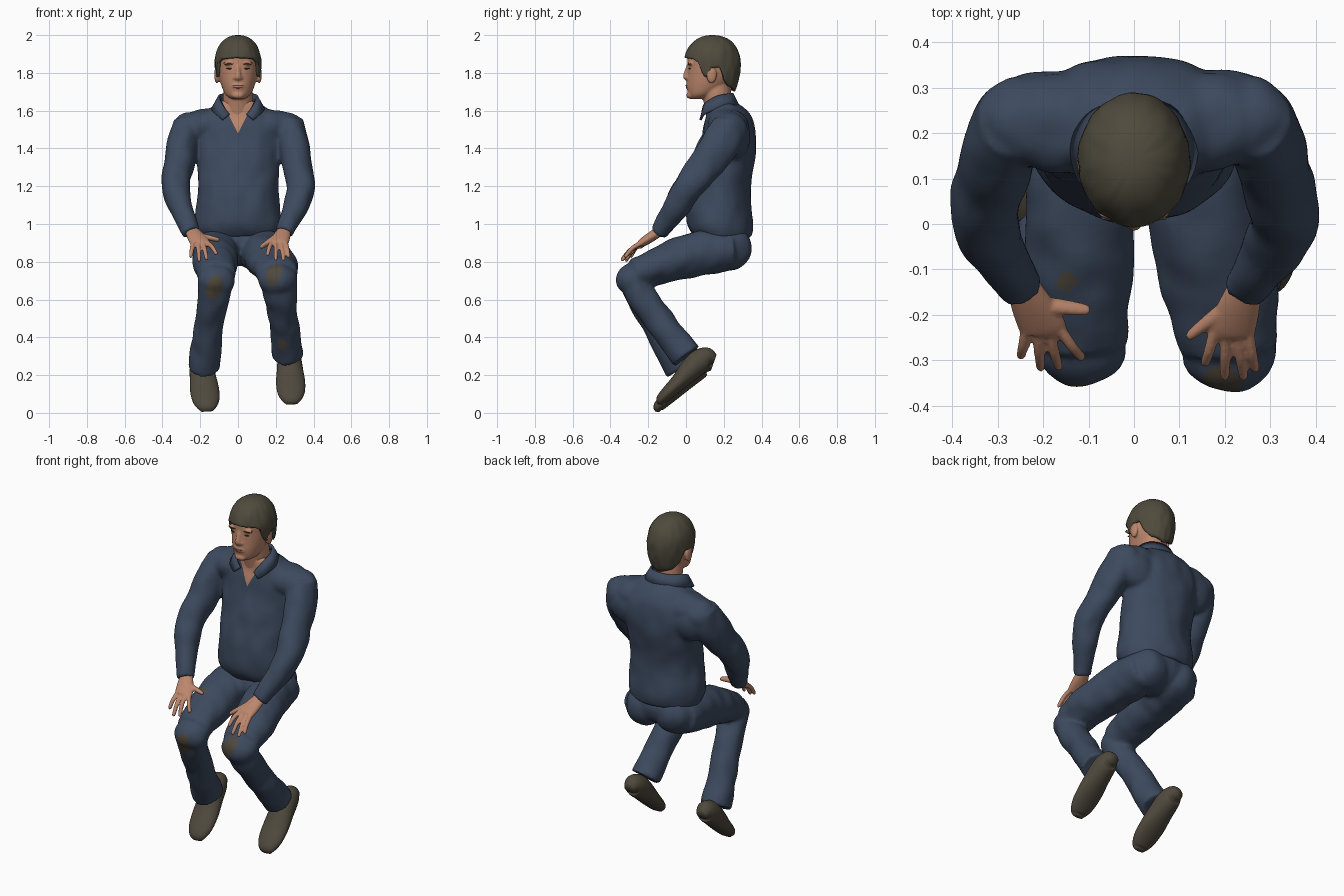
import bpy, bmesh, math
from mathutils import Vector, Matrix, noise

if "Cube" in bpy.data.objects:
    bpy.data.objects.remove(bpy.data.objects["Cube"])


def mat(name, r, g, b):
    m = bpy.data.materials.new(name)
    m.diffuse_color = (r, g, b, 1)
    m.use_nodes = True
    m.node_tree.nodes["Principled BSDF"].inputs["Base Color"].default_value = m.diffuse_color
    return m


CLOTH = mat("navy_cloth", .046, .068, .113)
SKIN = mat("skin", .50, .24, .15)
HAIR = mat("dark_hair", .078, .069, .046)
SHOE = mat("shoe_brown", .078, .066, .046)
STAIN = mat("mud_stain", .078, .066, .046)
LIPS = mat("lips", .40, .18, .12)
EYE = mat("eye_dark", .05, .03, .02)


def smooth_path(pts, n=5):
    """Catmull-Rom interpolation of rows of numbers."""
    P = [Vector(p) for p in pts]
    out = []
    for i in range(len(P) - 1):
        a, b, c, d = P[max(i - 1, 0)], P[i], P[i + 1], P[min(i + 2, len(P) - 1)]
        for k in range(n):
            t = k / n
            out.append(.5 * (2 * b + (c - a) * t + (2 * a - 5 * b + 4 * c - d) * t * t
                             + (3 * b - a - 3 * c + d) * t ** 3))
    return out + [P[-1]]


def tube(bm, pts, seg=32, flat=False):
    """Closed sweep; each point is x, y, z, side radius, depth radius."""
    P = smooth_path(pts)
    C = [Vector(p[:3]) for p in P]
    rings = []
    for i, p in enumerate(P):
        t = Vector((0, 0, 1)) if flat else (C[min(i + 1, len(C) - 1)] - C[max(i - 1, 0)]).normalized()
        side = (Vector((1, 0, 0)) - t * t.x).normalized()
        deep = t.cross(side)
        rings.append([bm.verts.new(C[i] + side * p[3] * math.cos(a) + deep * p[4] * math.sin(a))
                      for a in (2 * math.pi * k / seg for k in range(seg))])
    for r, s in zip(rings, rings[1:]):
        for k in range(seg):
            bm.faces.new((r[k], r[(k + 1) % seg], s[(k + 1) % seg], s[k]))
    bm.faces.new(rings[0][::-1])
    bm.faces.new(rings[-1])


def ball(bm, c, r):
    bmesh.ops.create_uvsphere(bm, u_segments=24, v_segments=16, radius=1,
                              matrix=Matrix.Translation(c) @ Matrix.Diagonal((*r, 1)))


def finish(name, bm, mats, voxel=0, relax=0, folds=0):
    bmesh.ops.recalc_face_normals(bm, faces=bm.faces)
    me = bpy.data.meshes.new(name)
    bm.to_mesh(me)
    bm.free()
    ob = bpy.data.objects.new(name, me)
    bpy.context.collection.objects.link(ob)
    bpy.context.view_layer.objects.active = ob
    if voxel:
        m = ob.modifiers.new("fuse", 'REMESH')
        m.mode, m.voxel_size = 'VOXEL', voxel
        bpy.ops.object.modifier_apply(modifier=m.name)
    if relax:
        m = ob.modifiers.new("relax", 'SMOOTH')
        m.factor, m.iterations = .5, relax
        bpy.ops.object.modifier_apply(modifier=m.name)
    me = ob.data
    me.materials.clear()
    for m in mats:
        me.materials.append(m)
    if folds:
        moves = [v.normal * folds * noise.noise(Vector((v.co.x * 13, v.co.y * 13, v.co.z * 8)))
                 for v in me.vertices]
        for v, d in zip(me.vertices, moves):
            v.co += d
    me.polygons.foreach_set("use_smooth", [True] * len(me.polygons))
    return ob


# Shirt: torso, shoulders and sleeves fused together
bm = bmesh.new()
tube(bm, [(0, .195, .93, .208, .15), (0, .18, 1.0, .228, .174), (0, .175, 1.15, .215, .166),
          (0, .20, 1.3, .218, .158), (0, .222, 1.42, .24, .15), (0, .226, 1.52, .25, .134),
          (0, .222, 1.575, .21, .118), (0, .206, 1.615, .15, .102), (0, .18, 1.65, .092, .078)],
     48, True)
for s in (-1, 1):
    ball(bm, (s * .25, .225, 1.5), (.1, .1, .092))
    ball(bm, (s * .16, .225, 1.52), (.15, .11, .09))
    ball(bm, (s * .19, .25, 1.46), (.13, .09, .12))
    tube(bm, [(s * .265, .23, 1.53, .08, .09), (s * .29, .185, 1.43, .083, .105),
              (s * .312, .108, 1.32, .08, .092), (s * .332, .025, 1.21, .077, .08),
              (s * .315, -.035, 1.12, .069, .072), (s * .275, -.1, 1.02, .055, .056),
              (s * .245, -.145, .955, .048, .045)])
shirt = finish("shirt", bm, [CLOTH, SKIN], .011, 4, .008)
# Open V neck cut cleanly into the chest
bm = bmesh.new()
bm.from_mesh(shirt.data)
for s in (-1, 1):
    fs = [f for f in bm.faces if f.calc_center_median().y < .16 and f.calc_center_median().z > 1.45
          and abs(f.calc_center_median().x) < .12]
    geom = list({g for f in fs for g in (*f.verts, *f.edges)}) + fs
    bmesh.ops.bisect_plane(bm, geom=geom, plane_co=(0, 0, 1.48), plane_no=(s, 0, -.5))
for f in bm.faces:
    c = f.calc_center_median()
    f.material_index = int(c.y < .16 and c.z > 1.48 and abs(c.x) < .5 * (c.z - 1.48))
    f.smooth = True
bm.to_mesh(shirt.data)
bm.free()

# Collar: folded strip around the neck
top = [(.045, .088, 1.58), (.083, .1, 1.635), (.1, .16, 1.675), (.072, .222, 1.688), (0, .245, 1.69)]
low = [(.08, .076, 1.55), (.12, .1, 1.583), (.135, .175, 1.612), (.095, .25, 1.622), (0, .278, 1.625)]
bm = bmesh.new()
rows = []
for half in (top, low):
    full = half + [(-x, y, z) for x, y, z in half[-2::-1]]
    rows.append([bm.verts.new(p) for p in smooth_path(full)])
for i in range(len(rows[0]) - 1):
    bm.faces.new((rows[0][i], rows[0][i + 1], rows[1][i + 1], rows[1][i]))
collar = finish("collar", bm, [CLOTH])
m = collar.modifiers.new("thick", 'SOLIDIFY')
m.thickness, m.offset = .012, 0

# Trousers: hips, thighs, knees and shins fused together
bm = bmesh.new()
ball(bm, (0, .19, .9), (.22, .152, .12))
legs = {
    1: ([(.11, .24, .865, .125, .11), (.145, .05, .84, .125, .118), (.188, -.13, .785, .128, .1),
         (.208, -.27, .735, .106, .08)], (.21, -.288, .705), (.104, .085, .085),
        [(.216, -.28, .70, .095, .075), (.226, -.23, .61, .087, .078), (.24, -.14, .49, .076, .078),
         (.256, -.06, .385, .08, .08), (.266, .005, .3, .086, .085)]),
    -1: ([(-.11, .24, .865, .125, .11), (-.12, .05, .84, .122, .118), (-.12, -.13, .785, .115, .1),
          (-.115, -.26, .73, .1, .08)], (-.115, -.275, .70), (.098, .083, .085),
         [(-.12, -.275, .69, .09, .075), (-.132, -.235, .6, .084, .076), (-.155, -.15, .46, .077, .078),
          (-.173, -.08, .33, .082, .08), (-.182, -.025, .235, .087, .085)])}
for s, (thigh, knee, kr, shin) in legs.items():
    ball(bm, (s * .1, .232, .875), (.115, .115, .12))
    tube(bm, thigh)
    ball(bm, knee, kr)
    tube(bm, shin)
trousers = finish("trousers", bm, [CLOTH, STAIN], .011, 4, .008)
# Muddy patches on knees, thigh and ankle
spots = [(-.125, -.34, .66, .043), (.19, -.35, .74, .042), (.235, -.13, .37, .025), (-.15, -.12, .87, .025)]
for p in trousers.data.polygons:
    c = p.center
    p.material_index = int(any((c.x - x - .15 * (c.z - z)) ** 2 + (.8 * (c.y - y)) ** 2
                               + (.6 * (c.z - z)) ** 2 < r * r for x, y, z, r in spots))

# Shoes: swept from toe to heel along a tilted sole
along, up = Vector((0, .79, .613)), Vector((0, -.613, .79))
outline = [(0, .012, .03), (.018, .028, .052), (.07, .036, .072), (.15, .045, .077), (.23, .058, .07),
           (.30, .064, .064), (.35, .054, .052), (.375, .024, .03)]
for name, toe, heel_x in (("left_shoe", (.284, -.128, .036), .27), ("right_shoe", (-.163, -.143, -.002), -.2)):
    bm = bmesh.new()
    pts = []
    for d, h, w in outline:
        c = Vector(toe) + along * d + up * h
        c.x += (heel_x - toe[0]) * d / .38
        pts.append((*c, w, h))
    tube(bm, pts)
    finish(name, bm, [SHOE])

# Hands: palm and five fingers, resting on the thighs
hands = {
    "left_hand": (1, (.215, -.235, .9), [(.268, -.325, .825), (.242, -.343, .806), (.2, -.343, .81),
                                         (.155, -.312, .835)], (.118, -.25, .875)),
    "right_hand": (-1, (-.2, -.23, .9), [(-.25, -.295, .825), (-.205, -.322, .803), (-.165, -.32, .812),
                                         (-.112, -.298, .84)], (-.097, -.19, .915))}
for name, (s, k, tips, thumb) in hands.items():
    bm = bmesh.new()
    k = Vector(k)
    wrist = Vector((s * .246, -.135, .965))
    tube(bm, [(*wrist, .036, .026), (*wrist.lerp(k, .5), .047, .026), (*k, .052, .021),
              (*(k + Vector((0, -.012, -.01))), .044, .012)])
    for i, tip in enumerate(tips):
        a, b = k + Vector((s * (.037 - .025 * i), -.002, 0)), Vector(tip)
        mid = a.lerp(b, .5) + Vector((0, -.004, .008))
        end = a.lerp(b, .92)
        tube(bm, [(*a, .013, .014), (*mid, .012, .012), (*end, .010, .010), (*b, .005, .005)], 12)
    a, b = wrist.lerp(k, .45) + Vector((-s * .025, 0, 0)), Vector(thumb)
    tube(bm, [(*a, .016, .02), (*a.lerp(b, .5), .014, .018), (*a.lerp(b, .92), .01, .013),
              (*b, .005, .006)], 12)
    finish(name, bm, [SKIN], .005, 2)

# Head with neck, nose and ears
bm = bmesh.new()
tube(bm, [(0, .06, 1.662, .035, .035), (0, .082, 1.685, .066, .07), (0, .112, 1.73, .087, .108),
          (0, .13, 1.78, .1, .124), (0, .137, 1.83, .106, .129), (0, .138, 1.89, .108, .129),
          (0, .14, 1.94, .094, .112), (0, .14, 1.97, .066, .08), (0, .14, 1.983, .02, .03)], 40, True)
tube(bm, [(0, .195, 1.52, .085, .075), (0, .175, 1.62, .08, .076), (0, .16, 1.7, .078, .078),
          (0, .155, 1.78, .07, .08)], 32, True)
tube(bm, [(0, .016, 1.84, .011, .012), (0, .007, 1.805, .013, .016), (0, .003, 1.778, .019, .018),
          (0, .009, 1.764, .014, .010)], 16)
ball(bm, (0, .024, 1.682), (.035, .022, .02))
for s in (-1, 1):
    ball(bm, (s * .112, .135, 1.79), (.014, .028, .045))
    ball(bm, (s * .045, .022, 1.85), (.035, .012, .01))
    ball(bm, (s * .017, .009, 1.773), (.011, .012, .009))
ball(bm, (0, .010, 1.73), (.032, .011, .016))
finish("head", bm, [SKIN], .006, 2)

# Eyes, brows and mouth
bm = bmesh.new()
for s in (-1, 1):
    ball(bm, (s * .044, .019, 1.823), (.017, .005, .004))
finish("eyes", bm, [EYE])
bm = bmesh.new()
for s in (-1, 1):
    ball(bm, (s * .047, .013, 1.848), (.026, .005, .0035))
finish("eyebrows", bm, [HAIR])
bm = bmesh.new()
ball(bm, (0, .004, 1.733), (.028, .006, .005))
ball(bm, (0, .005, 1.723), (.023, .006, .005))
finish("mouth", bm, [LIPS])

# Hair: cap whose lower edge follows fringe, sideburns, ears and nape
edge = [(0, 1.882), (46, 1.875), (60, 1.855), (70, 1.785), (80, 1.775), (86, 1.825), (106, 1.83),
        (118, 1.76), (135, 1.725), (181, 1.70)]


def hairline(deg):
    for (a, za), (b, zb) in zip(edge, edge[1:]):
        if a <= deg <= b:
            return za + (zb - za) * (deg - a) / (b - a)


bm = bmesh.new()
N, M = 96, 20
crown = bm.verts.new((0, .14, 2.0))
prev = None
for j in range(1, M + 1):
    ring = []
    for k in range(N):
        a = 2 * math.pi * k / N
        zl = hairline(min(k, N - k) * 360 / N)
        q = (zl - 1.85) / .15
        th = j / M * (math.acos(q) if q > 0 else math.pi / 2 - q)
        over = max(th - math.pi / 2, 0)
        z = 1.85 + .15 * math.cos(th) if not over else 1.85 - .15 * over
        r = math.sin(th) ** .88 if not over else 1 - .22 * over ** 2
        r *= 1 + .035 * noise.noise(Vector((math.cos(a) * 4, math.sin(a) * 4, z * 14)))
        ring.append(bm.verts.new((.124 * r * math.sin(a), .14 - .15 * r * math.cos(a), z)))
    for k in range(N):
        n = (k + 1) % N
        bm.faces.new((prev[k], ring[k], ring[n], prev[n]) if prev else (crown, ring[k], ring[n]))
    prev = ring
hair = finish("hair", bm, [HAIR])
m = hair.modifiers.new("thick", 'SOLIDIFY')
m.thickness, m.offset = .022, -1
